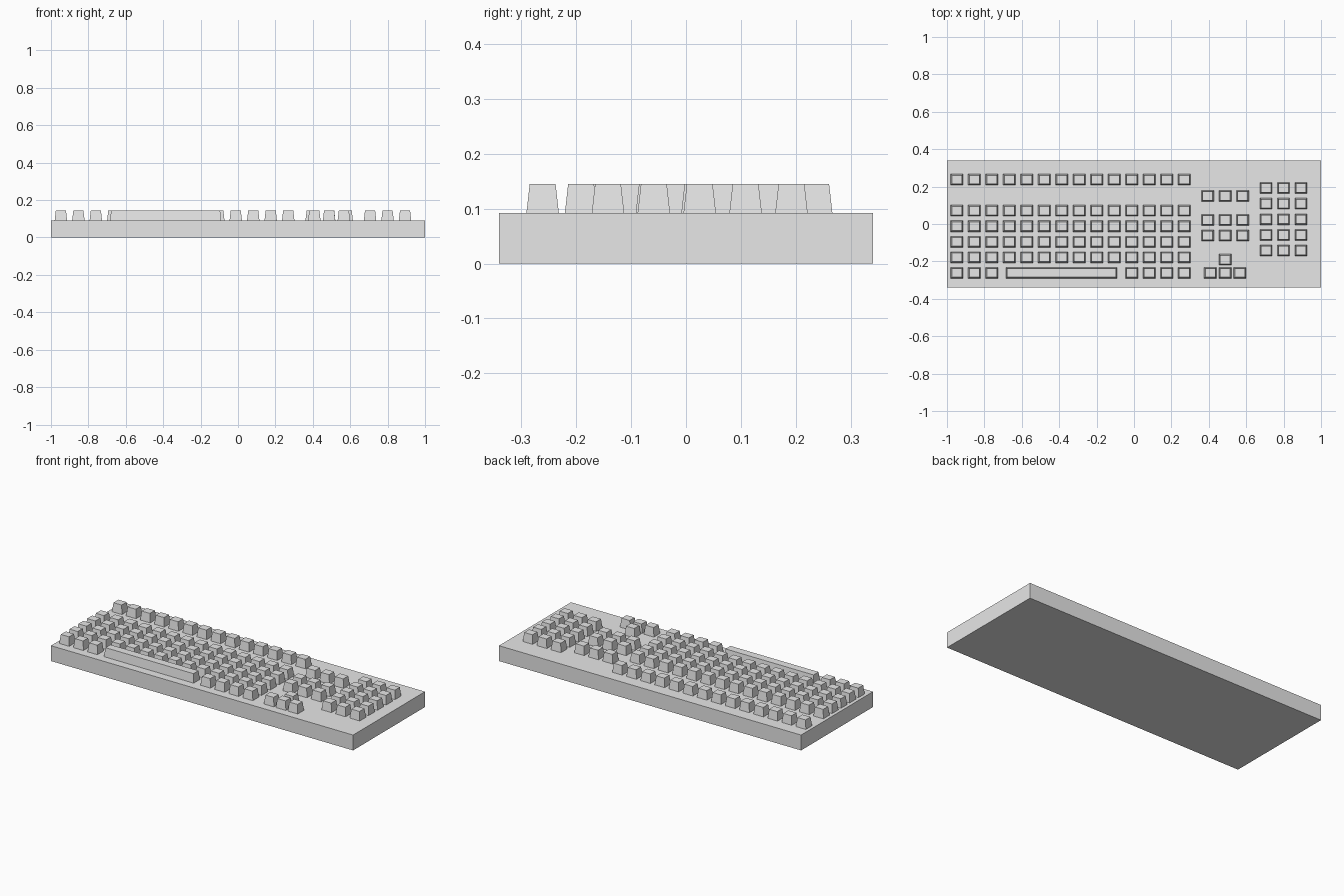
import bpy, bmesh

if "Cube" in bpy.data.objects:
    bpy.data.objects.remove(bpy.data.objects["Cube"])

BASE_TOP, KEY_TOP = 0.092, 0.145
HX, HY, INSET = 0.033, 0.0295, 0.006   # key half sizes and top taper

grey = bpy.data.materials.new("light_grey")
grey.diffuse_color = (0.8, 0.8, 0.8, 1)
grey.use_nodes = True
grey.node_tree.nodes["Principled BSDF"].inputs["Base Color"].default_value = grey.diffuse_color


def add_block(bm, x, y, z0, z1, hx, hy, inset=0.0):
    """Box with a top face that is inset on every side."""
    lo = [bm.verts.new((x + sx * hx, y + sy * hy, z0))
          for sx, sy in ((-1, -1), (1, -1), (1, 1), (-1, 1))]
    hi = [bm.verts.new((x + sx * (hx - inset), y + sy * (hy - inset), z1))
          for sx, sy in ((-1, -1), (1, -1), (1, 1), (-1, 1))]
    bm.faces.new(lo[::-1])
    bm.faces.new(hi)
    for i in range(4):
        j = (i + 1) % 4
        bm.faces.new((lo[i], lo[j], hi[j], hi[i]))


def finish(name, bm):
    me = bpy.data.meshes.new(name)
    bm.to_mesh(me)
    bm.free()
    me.materials.append(grey)
    ob = bpy.data.objects.new(name, me)
    bpy.context.collection.objects.link(ob)


def key_group(name, centres):
    bm = bmesh.new()
    for x, y in centres:
        add_block(bm, x, y, BASE_TOP, KEY_TOP, HX, HY, INSET)
    finish(name, bm)


# case
bm = bmesh.new()
add_block(bm, 0, 0, 0, BASE_TOP, 1.0, 0.34)
finish("case", bm)

# main block: 14 columns, bottom row leaves a gap for the space bar
cols = [-0.947 + 0.0935 * i for i in range(14)]
rows = [-0.261 + 0.083 * i for i in range(5)]
key_group("letter_keys", [(x, y) for y in rows[1:] for x in cols])
key_group("bottom_row_keys", [(x, rows[0]) for x in cols[:3] + cols[10:]])
key_group("function_keys", [(x, 0.237) for x in cols])

# space bar
bm = bmesh.new()
add_block(bm, -0.387, rows[0], BASE_TOP, KEY_TOP, 0.297, HY, INSET)
finish("space_bar", bm)

# navigation cluster
key_group("navigation_keys", [(0.394 + 0.0935 * i, y)
                              for y in (0.15, 0.021, -0.062) for i in range(3)])

# arrow keys
key_group("arrow_keys", [(0.487, -0.191)] + [(0.487 + 0.079 * i, rows[0]) for i in (-1, 0, 1)])

# number pad
key_group("number_pad_keys", [(0.706 + 0.0935 * i, -0.142 + 0.0835 * j)
                              for j in range(5) for i in range(3)])
